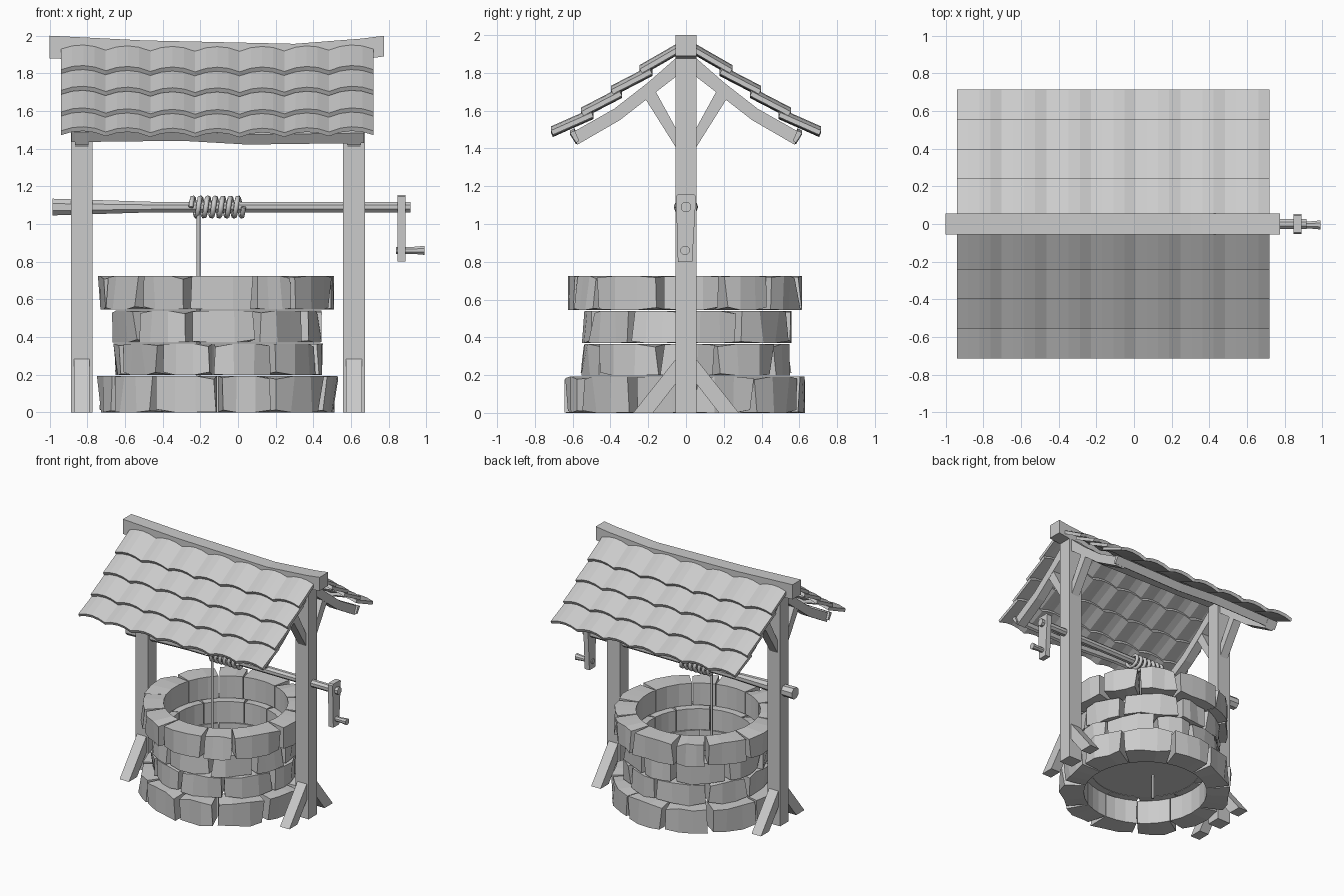
import bpy, bmesh, math, random
from mathutils import Vector

random.seed(4)
cube = bpy.data.objects.get("Cube")
if cube:
    bpy.data.objects.remove(cube, do_unlink=True)

grey = bpy.data.materials.new("pale_grey")
grey.use_nodes = True
GREY = (0.6, 0.6, 0.6, 1)
grey.diffuse_color = GREY
grey.node_tree.nodes["Principled BSDF"].inputs["Base Color"].default_value = GREY

CX = -0.11            # centre of the well shaft
POSTS = {"right": -0.83, "left": 0.617}
AXLE_Z = 1.09


def finish(name, bm):
    bmesh.ops.recalc_face_normals(bm, faces=bm.faces)
    mesh = bpy.data.meshes.new(name)
    bm.to_mesh(mesh)
    bm.free()
    mesh.materials.append(grey)
    obj = bpy.data.objects.new(name, mesh)
    bpy.context.collection.objects.link(obj)
    return obj


def loft(bm, rings):
    """Skin a row of equal rings and cap both ends."""
    loops = [[bm.verts.new(p) for p in ring] for ring in rings]
    n = len(loops[0])
    for a, b in zip(loops, loops[1:]):
        for i in range(n):
            bm.faces.new((a[i], a[(i + 1) % n], b[(i + 1) % n], b[i]))
    bm.faces.new(loops[0])
    bm.faces.new(loops[-1])


def side_prism(name, profile, x0, x1, sign=1):
    """Extrude a (y, z) profile along x."""
    bm = bmesh.new()
    loft(bm, [[(x, sign * y, z) for y, z in profile] for x in (x0, x1)])
    return finish(name, bm)


def box(name, x0, x1, y0, y1, z0, z1):
    return side_prism(name, [(y0, z0), (y1, z0), (y1, z1), (y0, z1)], x0, x1)


def turned(name, stations, z, sides=8, y=0):
    """Rod along x through (x, radius) stations."""
    bm = bmesh.new()
    angles = [math.tau * (i + 0.5) / sides for i in range(sides)]
    loft(bm, [[(x, y + r * math.cos(a), z + r * math.sin(a)) for a in angles]
              for x, r in stations])
    return finish(name, bm)


# Stone courses: rings of rough, chipped blocks
def course(name, z0, z1, r_in, r_out, count, turn):
    bm = bmesh.new()
    step = math.tau / count
    cuts = [turn + step * (i + random.uniform(-0.15, 0.15)) for i in range(count)]
    cuts.append(cuts[0] + math.tau)
    for a0, a1 in zip(cuts, cuts[1:]):
        rings = []
        for k in range(4):
            end = k in (0, 3)
            a = a0 + 0.006 + (a1 - a0 - 0.012) * k / 3
            inward = 1 if k == 0 else -1
            ring = []
            for r, z, outer in ((r_in, z0, 0), (r_out, z0, 1), (r_out, z1, 1), (r_in, z1, 0)):
                da = dz = dr = 0
                if outer:
                    dr = random.uniform(-0.025, 0.01)
                    if end:
                        da = inward * random.uniform(0, 0.045)
                        dz = random.uniform(0, 0.018) * (1 if z == z0 else -1)
                ring.append((CX + (r + dr) * math.cos(a + da),
                             (r + dr) * math.sin(a + da), z + dz))
            rings.append(ring)
        loft(bm, rings)
    finish(name, bm)


course("base_stones", 0.0, 0.193, 0.46, 0.637, 11, 0.1)
course("lower_wall_stones", 0.197, 0.365, 0.41, 0.555, 10, 0.35)
course("upper_wall_stones", 0.37, 0.54, 0.41, 0.555, 10, 0.0)
course("rim_stones", 0.545, 0.725, 0.46, 0.628, 12, 0.25)

# Water surface inside the shaft
bm = bmesh.new()
bmesh.ops.create_circle(bm, cap_ends=True, segments=24, radius=0.44)
water = finish("water", bm)
water.location = (CX, 0, 0.2)

# Posts with their braces and rafters
for side, x in POSTS.items():
    box(side + "_post", x - 0.058, x + 0.058, -0.055, 0.055, 0, 1.9)
    for end, s in (("front", -1), ("back", 1)):
        tag = side + "_" + end
        side_prism(tag + "_foot_brace",
                   [(0.05, 0.29), (0.05, 0.16), (0.175, 0), (0.28, 0)],
                   x - 0.042, x + 0.042, s)
        side_prism(tag + "_roof_brace",
                   [(0.05, 1.4), (0.05, 1.5), (0.165, 1.71), (0.22, 1.67)],
                   x - 0.035, x + 0.035, s)
        side_prism(tag + "_rafter",
                   [(0.04, 1.89), (0.2, 1.75), (0.38, 1.61), (0.61, 1.48),
                    (0.575, 1.42), (0.35, 1.55), (0.17, 1.69), (0.04, 1.79)],
                   x - 0.037, x + 0.037, s)

# Ridge beam with a gentle sag
bm = bmesh.new()
stations = [(-1.0, 1.88, 2.0), (-0.5, 1.86, 1.975), (0.3, 1.85, 1.957),
            (0.66, 1.875, 1.985), (0.775, 1.89, 2.0)]
loft(bm, [[(x, -0.055, lo), (x, 0.055, lo), (x, 0.055, hi), (x, -0.055, hi)]
          for x, lo, hi in stations])
finish("ridge_beam", bm)

# Eave boards joining the rafter ends
for end, s in (("front", -1), ("back", 1)):
    bm = bmesh.new()
    loft(bm, [[(x, s * y, z + drop) for y, z in
               ((0.565, 1.44), (0.582, 1.43), (0.615, 1.483), (0.59, 1.495))]
              for x, drop in ((-0.885, 0.005), (-0.3, 0.012), (0.05, -0.008), (0.67, 0.0))])
    finish(end + "_eave_board", bm)


# Arched roof tiles, four overlapping rows on each slope
def tile_row(name, s, top, tip):
    bm = bmesh.new()
    columns, segments = 7, 4
    width = 1.66 / columns
    slope = (Vector(tip) - Vector(top)).normalized()
    down = Vector((slope.y, -slope.x)) * 0.025
    for c in range(columns):
        rings = []
        for k in range(segments + 1):
            t = 2 * k / segments - 1
            x = -0.94 + width * (c + k / segments)
            dz = -0.025 * t * t - 0.012 * (1 - ((x - CX) / 0.83) ** 2)
            pts = [Vector(top), Vector(tip), Vector(tip) + down, Vector(top) + down]
            rings.append([(x, s * p.x, p.y + dz) for p in pts])
        loft(bm, rings)
    finish(name, bm)


ROWS = [((0.05, 1.957), (0.245, 1.845)), ((0.19, 1.842), (0.397, 1.735)),
        ((0.35, 1.726), (0.555, 1.62)), ((0.5, 1.615), (0.715, 1.52))]
for end, s in (("front", -1), ("back", 1)):
    for i, (top, tip) in enumerate(ROWS):
        tile_row(f"{end}_tile_row_{i + 1}", s, top, tip)

# Windlass axle, crank arm and handle
turned("axle", [(-0.985, 0.048), (-0.8, 0.042), (-0.45, 0.03), (0.915, 0.03)], AXLE_Z)
side_prism("crank_arm",
           [(-0.043, 0.8), (0.033, 0.8), (0.053, 1.145), (0.045, 1.155),
            (-0.045, 1.155), (-0.053, 1.145)], 0.848, 0.89)
turned("crank_handle", [(0.84, 0.02), (0.93, 0.02), (0.99, 0.026)], 0.86, 8, -0.005)


# Rope: a coil round the axle and a hanging length
def rope(name, points, radius):
    curve = bpy.data.curves.new(name, "CURVE")
    curve.dimensions = "3D"
    curve.bevel_depth = radius
    curve.bevel_resolution = 1
    curve.use_fill_caps = True
    spline = curve.splines.new("POLY")
    spline.points.add(len(points) - 1)
    for p, co in zip(spline.points, points):
        p.co = (*co, 1)
    curve.materials.append(grey)
    obj = bpy.data.objects.new(name, curve)
    bpy.context.collection.objects.link(obj)


turns, per_turn = 7, 10
coil = []
for i in range(turns * per_turn + 1):
    a = math.tau * i / per_turn
    coil.append((-0.25 + 0.28 * i / (turns * per_turn),
                 -0.05 * math.cos(a), AXLE_Z + 0.05 * math.sin(a)))
rope("rope_coil", coil, 0.014)
rope("hanging_rope", [(-0.21, -0.03, 0.0), (-0.21, -0.03, 1.06)], 0.01)
